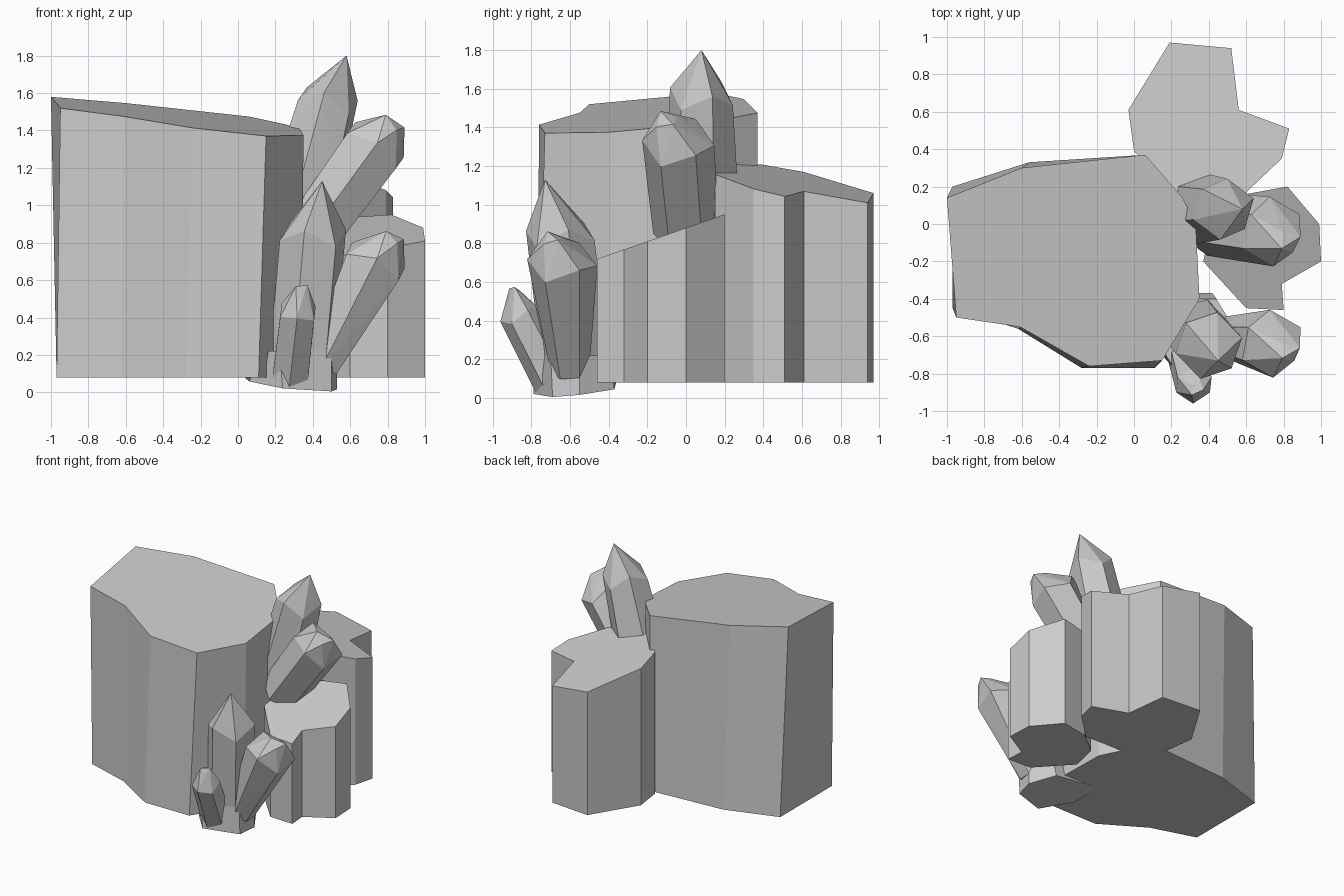
import bpy, bmesh, math
from mathutils import Vector

if "Cube" in bpy.data.objects:
    bpy.data.objects.remove(bpy.data.objects["Cube"])


def finish(name, bm):
    bmesh.ops.recalc_face_normals(bm, faces=bm.faces)
    me = bpy.data.meshes.new(name)
    bm.to_mesh(me)
    bm.free()
    ob = bpy.data.objects.new(name, me)
    bpy.context.collection.objects.link(ob)


def pillar(name, top, bottom, top_plane, bottom_plane=(0.08, 0, 0)):
    """Prism between two outlines, each end cut by z = a + b*x + c*y."""
    def ring(pts, p):
        return [bm.verts.new((x, y, p[0] + p[1] * x + p[2] * y)) for x, y in pts]
    bm = bmesh.new()
    t, b = ring(top, top_plane), ring(bottom, bottom_plane)
    n = len(t)
    bm.faces.new(t)
    bm.faces.new(b[::-1])
    for i in range(n):
        bm.faces.new((b[i], b[(i + 1) % n], t[(i + 1) % n], t[i]))
    finish(name, bm)


def crystal(name, base, shoulder, tip, r_base, r_shoulder, r_tip, phase=0.0, wave=0.03):
    """Leaning six-sided crystal with uneven shoulders and a faceted point."""
    base, shoulder, tip = Vector(base), Vector(shoulder), Vector(tip)
    axis = (shoulder - base).normalized()
    u = axis.cross(Vector((0, 1, 0))).normalized()
    v = axis.cross(u)
    bm = bmesh.new()
    for c, r, lift in ((base, r_base, 0), (shoulder, r_shoulder, wave)):
        for i in range(6):
            a = math.radians(60 * i + phase)
            bm.verts.new(c + r * (math.cos(a) * u + math.sin(a) * v)
                         + axis * lift * (1 if i % 2 else -1))
    # small ridge or point at the tip
    if r_tip:
        for i in range(4):
            a = math.radians(90 * i + phase)
            bm.verts.new(tip + r_tip * (math.cos(a) * u + math.sin(a) * v * 0.9)
                         - axis * (0.03 if i % 2 else 0))
    else:
        bm.verts.new(tip)
    bmesh.ops.convex_hull(bm, input=bm.verts)
    bmesh.ops.dissolve_limit(bm, angle_limit=0.02, verts=bm.verts, edges=bm.edges)
    finish(name, bm)


# Large column
pillar("large_column",
       [(-1, .14), (-.95, -.5), (-.61, -.55), (-.24, -.76), (.15, -.73), (.35, -.4),
        (.33, 0), (.26, .14), (.06, .37), (-.6, .3)],
       [(-.97, .2), (-.97, -.45), (-.62, -.56), (-.28, -.77), (.11, -.77), (.34, -.4),
        (.33, 0), (.26, .14), (.06, .37), (-.56, .33)],
       (1.45, -.118, .085))

# Back column
back = [(.19, .97), (-.03, .61), (.0, .39), (.22, .16), (.58, .15), (.79, .35),
        (.83, .51), (.56, .61), (.52, .94)]
pillar("back_column", back, back, (1.286, -.17, -.2))

# Right column
right = [(.82, .2), (.6, .16), (.42, .02), (.37, -.2), (.6, -.45), (.80, -.46),
         (.79, -.32), (1.0, -.2), (.99, 0)]
pillar("right_column", right, right, (.88, 0, .35))

# Root block under the front crystals
pillar("root_block",
       [(.22, -.78), (.5, -.7), (.53, -.55), (.44, -.4), (.2, -.4), (.12, -.62)],
       [(.24, -.79), (.5, -.69), (.53, -.55), (.42, -.37), (.03, -.36), (.06, -.6)],
       (.22, 0, 0), (.124, -.1, .1))

# Crystal cluster
crystal("front_tall_crystal", (.33, -.56, .05), (.40, -.65, .84), (.45, -.73, 1.13),
        .18, .18, 0, 15, .04)
crystal("front_leaning_crystal", (.45, -.6, .14), (.735, -.64, .70), (.84, -.69, .84),
        .10, .18, .06, 30)
crystal("front_small_crystal", (.28, -.68, .08), (.32, -.86, .43), (.34, -.9, .57),
        .11, .105, .035, 30, .015)
crystal("upper_tall_crystal", (.32, .08, .95), (.48, .08, 1.56), (.58, .08, 1.80),
        .2, .165, 0, 20, .04)
crystal("upper_leaning_crystal", (.40, 0, .86), (.735, -.04, 1.32), (.84, -.1, 1.45),
        .17, .185, .07, 30)
